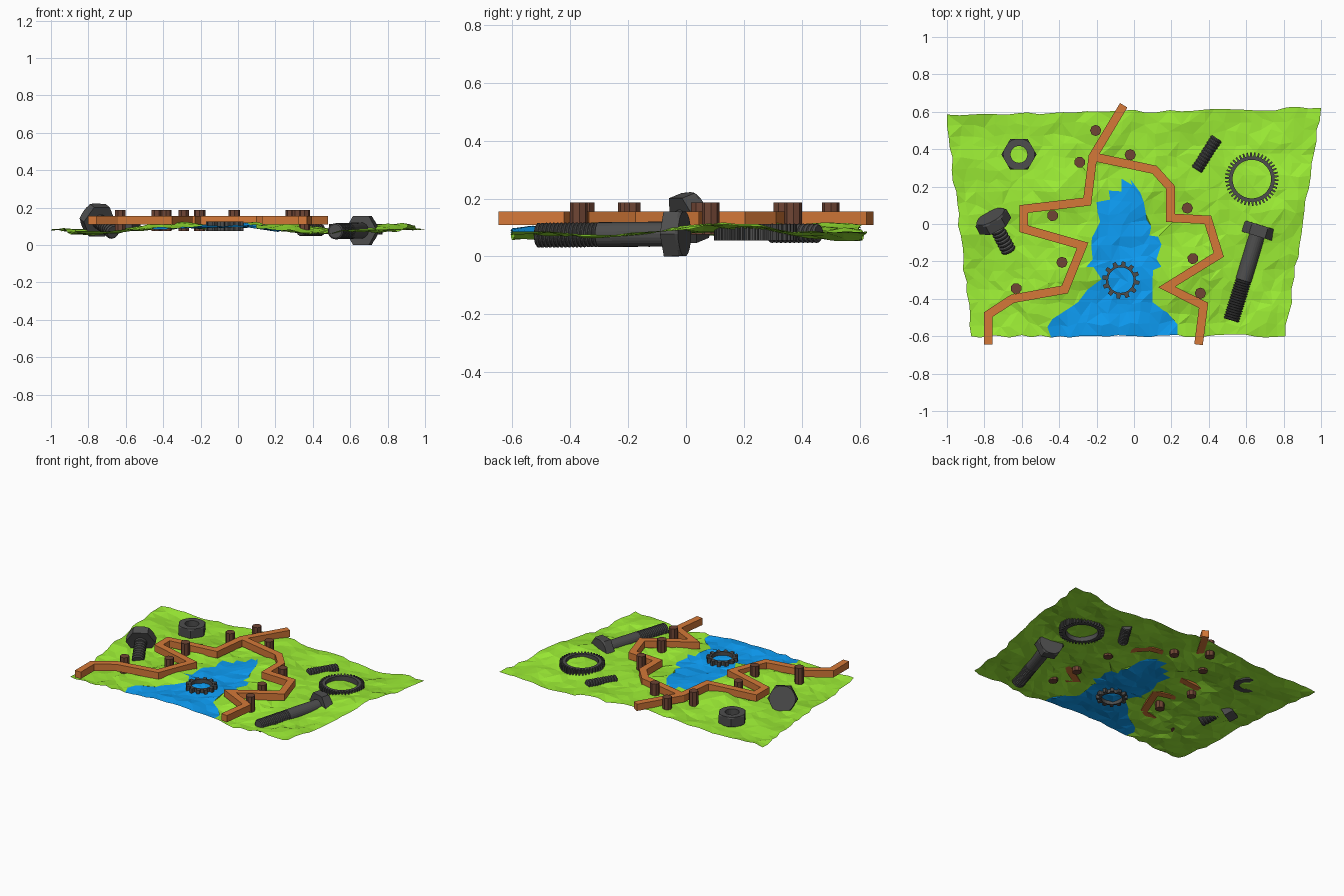
import bpy, math, random
from math import sin, cos, pi, exp
from mathutils import Vector, Matrix, noise

if "Cube" in bpy.data.objects:
    bpy.data.objects.remove(bpy.data.objects["Cube"])

random.seed(4)


def material(name, rgb):
    m = bpy.data.materials.new(name)
    m.diffuse_color = (*rgb, 1)
    m.use_nodes = True
    m.node_tree.nodes["Principled BSDF"].inputs["Base Color"].default_value = m.diffuse_color
    return m


GREEN = material("grass", (0.33, 0.84, 0.035))
BLUE = material("water", (0.004, 0.34, 0.92))
ORANGE = material("fence_wood", (0.66, 0.19, 0.04))
BROWN = material("post_wood", (0.16, 0.06, 0.035))
METAL = material("dark_metal", (0.075, 0.075, 0.075))


def make(name, verts, faces, mat, matrix=None):
    me = bpy.data.meshes.new(name)
    me.from_pydata(verts, [], faces)
    me.materials.append(mat)
    ob = bpy.data.objects.new(name, me)
    bpy.context.collection.objects.link(ob)
    if matrix:
        ob.matrix_world = matrix
    return ob


def lathe(name, layers, angles, mat, matrix, hollow=False):
    """Layers of (radius or radius function, z); hollow joins last to first."""
    n = len(angles)
    verts = []
    for r, z in layers:
        for k, a in enumerate(angles):
            q = r(a, k) if callable(r) else r
            verts.append((q * cos(a), q * sin(a), z))
    faces = []
    for i in range(len(layers) if hollow else len(layers) - 1):
        j = (i + 1) % len(layers)
        for k in range(n):
            l = (k + 1) % n
            faces.append((i * n + k, i * n + l, j * n + l, j * n + k))
    if not hollow:
        faces.append(tuple(reversed(range(n))))
        faces.append(tuple(range((len(layers) - 1) * n, len(layers) * n)))
    return make(name, verts, faces, mat, matrix)


def circle(n):
    return [2 * pi * k / n for k in range(n)]


def hexagon(R, cap=9):
    return lambda a, k: min(cap, R * cos(pi / 6) / cos((a + 1e-6) % (pi / 3) - pi / 6))


def along(start, direction):
    q = Vector(direction).to_track_quat('Z', 'Y')
    return Matrix.Translation(start) @ q.to_matrix().to_4x4()


def thread(r, length, count):
    out = []
    for i in range(count):
        z = length * i / count
        p = length / count
        out += [(r * 0.84, z), (r, z + 0.35 * p), (r, z + 0.65 * p)]
    return out + [(r * 0.84, length)]


def bolt(name, tip, end, r, thread_len, count, head_r, head_t):
    axis = Vector(end) - Vector(tip)
    L = axis.length
    c = head_r * 0.1
    layers = thread(r, thread_len, count) + [
        (r, thread_len + 0.003), (r, L - head_t), (hexagon(head_r), L - head_t),
        (hexagon(head_r), L - c), (hexagon(head_r, head_r * 0.88), L)]
    lathe(name, layers, circle(24), METAL, along(tip, axis))


def gear(name, centre, r_in, r_root, r_out, teeth, z0, z1):
    # four points per tooth: root, root, tip, tip
    ang = [2 * pi * (t + f) / teeth for t in range(teeth) for f in (0, 0.42, 0.52, 0.9)]
    outer = lambda a, k: r_root if k % 4 < 2 else r_out
    lathe(name, [(r_in, z0), (outer, z0), (outer, z1), (r_in, z1)], ang, METAL,
          Matrix.Translation((*centre, 0)), True)


# Ground: jittered, rolling low-poly sheet
BUMPS = [(-0.1, -0.15, 0.012, 0.35), (-0.1, 0.55, 0.03, 0.2), (-0.4, 0.16, 0.045, 0.13),
         (0.1, 0.22, 0.03, 0.15), (0.85, 0.1, 0.025, 0.2), (0.6, 0.54, -0.035, 0.16),
         (0.42, -0.52, -0.035, 0.14), (0.72, -0.3, -0.025, 0.16), (-0.8, -0.42, -0.03, 0.2),
         (-0.7, -0.15, -0.02, 0.15), (-0.68, 0.4, -0.01, 0.25), (0.29, -0.26, 0.035, 0.12),
         (-0.33, -0.17, 0.035, 0.13), (-0.45, -0.33, 0.025, 0.1), (-0.05, -0.6, 0.012, 0.2)]


def height(x, y):
    z = 0.085
    for bx, by, amp, s in BUMPS:
        z += amp * exp(-((x - bx) ** 2 + (y - by) ** 2) / s ** 2)
    return z + 0.016 * noise.noise(Vector((x * 5, y * 5, 3.1)))


LAKE = [(-0.05, 0.22), (-0.13, 0.19), (-0.2, 0.05), (-0.23, -0.1), (-0.21, -0.3),
        (-0.3, -0.42), (-0.47, -0.53), (-0.45, -0.59), (-0.35, -0.7), (0.18, -0.7),
        (0.25, -0.56), (0.19, -0.48), (0.1, -0.43), (0.1, -0.25), (0.15, -0.1),
        (0.07, 0.02), (0.05, 0.13), (0.02, 0.2)]
SHORE = list(zip(LAKE, LAKE[1:] + LAKE[:1]))


def in_lake(x, y):
    inside = False
    for (x1, y1), (x2, y2) in SHORE:
        if (y1 > y) != (y2 > y) and x < x1 + (y - y1) * (x2 - x1) / (y2 - y1):
            inside = not inside
    return inside


def snap_to_shore(x, y, reach=0.026):
    p, best = Vector((x, y)), None
    for a, b in SHORE:
        a, b = Vector(a), Vector(b)
        t = max(0, min(1, (p - a).dot(b - a) / (b - a).length_squared))
        q = a + t * (b - a)
        if (q - p).length < reach:
            best, reach = q, (q - p).length
    return best if best else p


NX, NY = 32, 20
pts = []
for j in range(NY + 1):
    for i in range(NX + 1):
        u, v = i / NX, j / NY
        corner = i in (0, NX) and j in (0, NY)
        edge = i in (0, NX) or j in (0, NY)
        k = 0 if corner else 0.009 if edge else 0.015
        left, right = -0.87 - 0.13 * v, 0.81 + 0.19 * v
        x = left + (right - left) * u + random.uniform(-k, k)
        y = -0.6 + (1.185 + 0.035 * u) * v + random.uniform(-k, k)
        if not edge:
            x, y = snap_to_shore(x, y)
        pts.append((x, y, height(x, y) + random.uniform(-0.006, 0.006)))
land, water = [], []
for j in range(NY):
    for i in range(NX):
        a = j * (NX + 1) + i
        b, c, d = a + 1, a + NX + 2, a + NX + 1
        tris = [(a, b, c), (a, c, d)] if random.random() < 0.5 else [(a, b, d), (b, c, d)]
        for t in tris:
            cx, cy = (sum(pts[q][m] for q in t) / 3 for m in (0, 1))
            (water if in_lake(cx, cy) else land).append(t)
for name, faces, mat in (("grass_ground", land, GREEN), ("lake", water, BLUE)):
    used = sorted({q for f in faces for q in f})
    idx = {q: n for n, q in enumerate(used)}
    make(name, [pts[q] for q in used], [tuple(idx[q] for q in f) for f in faces], mat)


# Fence: two mitred zigzag beams
def beam(name, path, w=0.046, z0=0.108, z1=0.155):
    p = [Vector(q) for q in path]
    verts, faces = [], []
    for i, q in enumerate(p):
        d0 = (q - p[i - 1]).normalized() if i else (p[1] - q).normalized()
        d1 = (p[i + 1] - q).normalized() if i < len(p) - 1 else d0
        n0, n1 = Vector((-d0.y, d0.x)), Vector((-d1.y, d1.x))
        m = (n0 + n1).normalized()
        m *= w / 2 / max(m.dot(n0), 0.5)
        for s, z in ((1, z0), (-1, z0), (-1, z1), (1, z1)):
            verts.append((q.x + s * m.x, q.y + s * m.y, z))
    for i in range(len(p) - 1):
        for k in range(4):
            l = (k + 1) % 4
            faces.append((i * 4 + k, i * 4 + l, i * 4 + 4 + l, i * 4 + 4 + k))
    e = len(verts) - 4
    faces += [(3, 2, 1, 0), (e, e + 1, e + 2, e + 3)]
    make(name, verts, faces, ORANGE)


beam("left_fence", [(-0.055, 0.635), (-0.22, 0.36), (-0.25, 0.12), (-0.59, 0.08), (-0.59, -0.025),
                    (-0.275, -0.115), (-0.37, -0.35), (-0.65, -0.4), (-0.78, -0.485), (-0.78, -0.645)])
beam("right_fence", [(-0.21, 0.358), (0.11, 0.29), (0.195, 0.195), (0.195, 0.033), (0.395, 0.022),
                     (0.453, -0.165), (0.175, -0.337), (0.372, -0.435), (0.345, -0.645)])

# Fence posts
POSTS = [(-0.205, 0.5), (-0.29, 0.33), (-0.02, 0.37), (-0.435, 0.045), (-0.385, -0.205),
         (-0.63, -0.345), (0.285, 0.085), (0.315, -0.185), (0.355, -0.37)]
for n, (x, y) in enumerate(POSTS):
    lathe(f"post_{n + 1}", [(0.03, 0.075), (0.03, 0.187)], circle(8), BROWN,
          Matrix.Translation((x, y, 0)) @ Matrix.Rotation(n * 0.4, 4, 'Z'))

# Metal hardware
bolt("long_bolt", (0.52, -0.515, 0.073), (0.675, -0.005, 0.078), 0.043, 0.22, 16, 0.089, 0.062)
bolt("short_bolt", (-0.668, -0.145, 0.068), (-0.768, 0.04, 0.145), 0.04, 0.145, 7, 0.095, 0.062)
lathe("threaded_rod", thread(0.033, 0.2, 11), circle(16), METAL,
      along((0.335, 0.29, 0.08), (0.105, 0.165, 0.0)))
R = 0.094
lathe("hex_nut", [(0.045, 0.075), (hexagon(R, R * 0.9), 0.075), (hexagon(R), 0.082),
                  (hexagon(R), 0.134), (hexagon(R, R * 0.9), 0.142), (0.045, 0.142)],
      circle(24), METAL, Matrix.Translation((-0.615, 0.372, 0)), True)
gear("large_gear", (0.63, 0.24), 0.103, 0.122, 0.143, 42, 0.055, 0.112)
gear("small_gear", (-0.07, -0.3), 0.068, 0.08, 0.1, 12, 0.075, 0.126)
